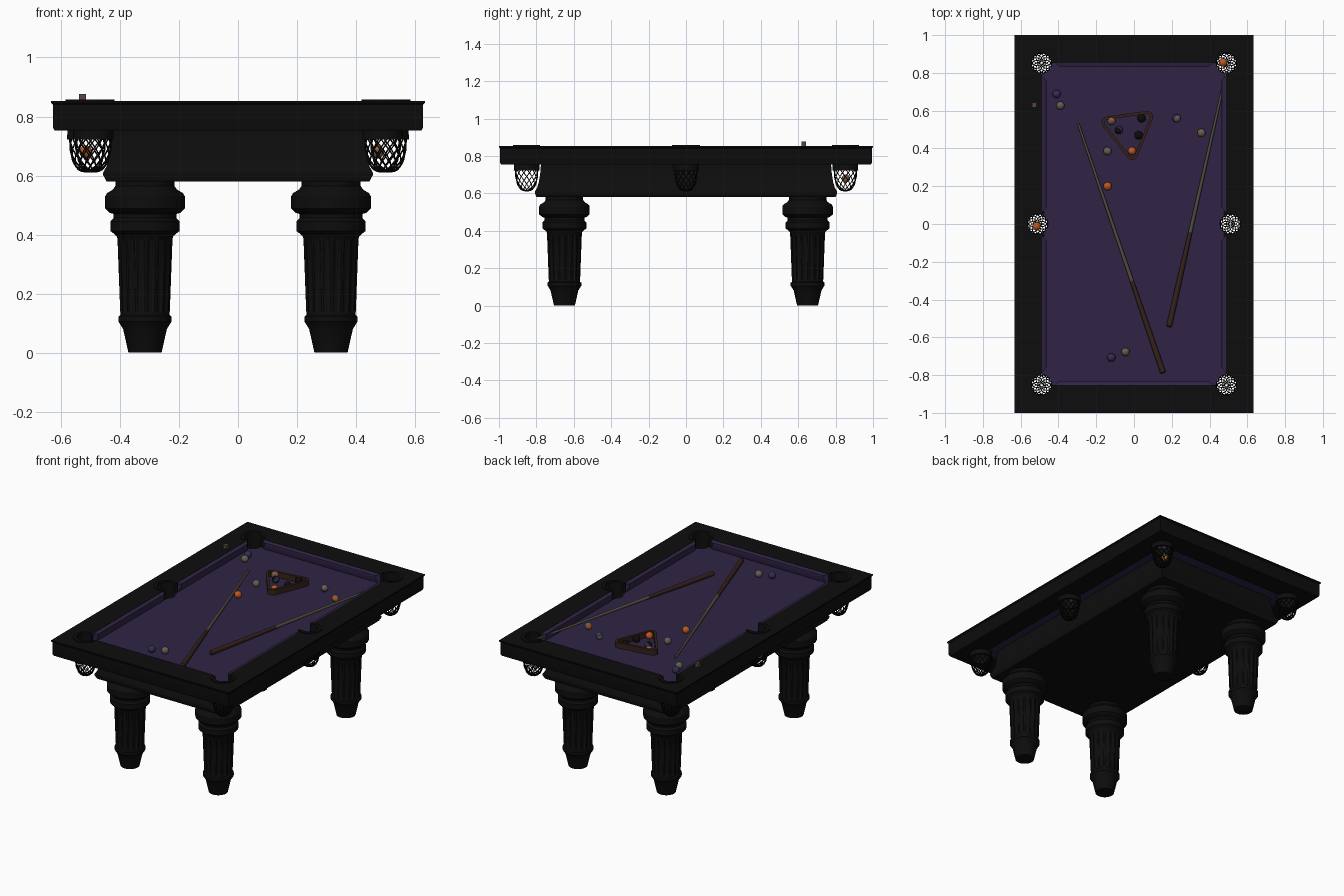
import bpy, bmesh, math, random
from mathutils import Vector, Matrix

if "Cube" in bpy.data.objects:
    bpy.data.objects.remove(bpy.data.objects["Cube"])
random.seed(4)
TAU = math.tau

def mat(name, r, g, b):
    m = bpy.data.materials.new(name)
    m.diffuse_color = (r, g, b, 1)
    m.use_nodes = True
    m.node_tree.nodes["Principled BSDF"].inputs["Base Color"].default_value = m.diffuse_color
    return m

BLACK = mat("black wood", .004, .004, .004)
CLOTH = mat("purple cloth", .029, .017, .060)
BROWN = mat("brown wood", .036, .015, .011)
TAN = mat("pale cue wood", .085, .073, .050)
IVORY = mat("ivory ball", .13, .11, .085)
ORANGE = mat("orange ball", .50, .10, .014)
VIOLET = mat("violet ball", .035, .026, .085)
CHALK = mat("chalk", .10, .06, .05)

def make(name, bm, *mats):
    bmesh.ops.recalc_face_normals(bm, faces=bm.faces)
    me = bpy.data.meshes.new(name)
    bm.to_mesh(me)
    bm.free()
    for m in mats:
        me.materials.append(m)
    ob = bpy.data.objects.new(name, me)
    bpy.context.collection.objects.link(ob)
    return ob

def skin(bm, rings, wrap_rings=False, wrap_sides=True, caps=False):
    """Join rings of points with quads."""
    v = [[bm.verts.new(p) for p in r] for r in rings]
    n, m = len(v), len(v[0])
    for i in range(n if wrap_rings else n - 1):
        for j in range(m if wrap_sides else m - 1):
            a, b = v[i], v[(i + 1) % n]
            k = (j + 1) % m
            bm.faces.new((a[j], a[k], b[k], b[j]))
    if caps:
        bm.faces.new(v[0])
        bm.faces.new(v[-1])

def rect_loft(name, loops, material, closed):
    bm = bmesh.new()
    skin(bm, [[(x, y, z), (-x, y, z), (-x, -y, z), (x, -y, z)] for x, y, z in loops],
         wrap_rings=closed, caps=not closed)
    return make(name, bm, material)

def lathe(bm, prof, segs, cx=0, cy=0, closed=False, flute=None):
    rings = []
    for r, z in prof:
        ring = []
        for i in range(segs):
            f = .925 if flute and flute[0] < z < flute[1] and i % 4 >= 2 else 1
            ring.append((cx + r * f * math.cos(TAU * i / segs),
                         cy + r * f * math.sin(TAU * i / segs), z))
        rings.append(ring)
    skin(bm, rings, wrap_rings=closed, caps=not closed)

# Pocket positions: x, y
POCKETS = [(sx * .49, sy * .852) for sx in (-1, 1) for sy in (-1, 1)] + [(-.51, 0), (.51, 0)]

# Rail frame, cloth bed and apron
rail = rect_loft("rail_frame", [(.486, .853, .755), (.486, .853, .853), (.633, 1, .853), (.633, 1, .846),
                 (.627, .994, .840), (.627, .994, .764), (.622, .989, .753), (.50, .867, .753)], BLACK, True)
bed = rect_loft("cloth_bed", [(.488, .855, .77), (.488, .855, .80)], CLOTH, False)
rect_loft("apron", [(.425, .775, .765), (.43, .78, .70), (.437, .787, .66), (.446, .796, .63),
                    (.457, .808, .61), (.457, .808, .602), (.445, .80, .58)], BLACK, False)

# Pocket holes cut through rail and cloth
bm = bmesh.new()
for x, y in POCKETS:
    lathe(bm, [(.055, .70), (.055, .95)], 32, x, y)
cutter = make("hole_cutter", bm)
cutter.hide_render = True
for ob in (rail, bed):
    mod = ob.modifiers.new("holes", 'BOOLEAN')
    mod.object = cutter
    mod.operation = 'DIFFERENCE'
    mod.solver = 'EXACT'
    dg = bpy.context.evaluated_depsgraph_get()
    me = bpy.data.meshes.new_from_object(ob.evaluated_get(dg))
    ob.modifiers.clear()
    ob.data = me
bpy.data.objects.remove(cutter)

# Pocket collars, top irons open towards the table, and hanging nets
for n, (x, y) in enumerate(POCKETS):
    bm = bmesh.new()
    lathe(bm, [(.055, .722), (.055, .799), (.066, .799), (.069, .722)], 32, x, y, closed=True)
    make(f"pocket_collar_{n}", bm, BLACK)

    mouth = math.atan2(-(y > 0) + (y < 0), -1 if x > 0 else 1)
    bm = bmesh.new()
    rings = []
    for i in range(25):
        a = mouth + math.radians(58 + 244 * i / 24)
        rings.append([(x + r * math.cos(a), y + r * math.sin(a), z)
                      for r, z in ((.054, .795), (.054, .858), (.074, .858), (.074, .795))])
    skin(bm, rings, caps=True)
    make(f"pocket_iron_{n}", bm, BLACK)

    prof = [(.060, .730), (.060, .710), (.058, .690), (.055, .670), (.049, .650),
            (.041, .633), (.030, .621), (.018, .615), (.006, .614)]
    S = 12
    bm = bmesh.new()
    v = [[bm.verts.new((x + r * math.cos(TAU * (i + k % 2 / 2) / S),
                        y + r * math.sin(TAU * (i + k % 2 / 2) / S), z)) for i in range(S)]
         for k, (r, z) in enumerate(prof)]
    for k in range(len(prof) - 2):          # diamond mesh
        for i in range(S):
            l, r = (i - 1, i) if k % 2 == 0 else (i, (i + 1) % S)
            bm.faces.new((v[k][i], v[k + 1][r], v[k + 2][i], v[k + 1][l]))
    net = make(f"pocket_net_{n}", bm, BLACK)
    w = net.modifiers.new("cords", 'WIREFRAME')
    w.thickness = .007
    w.use_even_offset = False
    w.use_boundary = True

# Cushions: profile (distance inward, height) with slanted ends
def cushion(name, along_y, side, a, b):
    prof = [(0, .80), (.014, .80), (.024, .836), (.022, .846), (0, .852)]
    bm = bmesh.new()
    rings = []
    for end, s in ((a, 1), (b, -1)):
        ring = []
        for d, z in prof:
            t = end + s * d * 1.1
            ring.append((side * (.487 - d), t, z) if along_y else (t, side * (.854 - d), z))
        rings.append(ring)
    skin(bm, rings, caps=True)
    make(name, bm, CLOTH)

for s, nm in ((-1, "left"), (1, "right")):
    cushion(f"{nm}_back_cushion", True, s, .062, .785)
    cushion(f"{nm}_front_cushion", True, s, -.785, -.062)
cushion("front_cushion", False, -1, -.42, .42)
cushion("back_cushion", False, 1, -.42, .42)

# Four turned legs with fluted shafts
LEG = [(.056, 0), (.074, .08), (.086, .10), (.090, .105), (.090, .122), (.083, .128), (.083, .134),
       (.084, .140), (.093, .380), (.093, .386), (.096, .395), (.104, .402), (.117, .412), (.117, .445),
       (.106, .456), (.106, .470), (.120, .474), (.135, .488), (.135, .530), (.128, .541), (.108, .553),
       (.100, .565), (.100, .582)]
for sx, a in ((-1, "left"), (1, "right")):
    for sy, b in ((-1, "front"), (1, "back")):
        bm = bmesh.new()
        lathe(bm, LEG, 64, sx * .315, sy * .65, flute=(.136, .383))
        make(f"{b}_{a}_leg", bm, BLACK)

# Balls, optionally with a stripe around the middle
R = .022
def ball(x, y, z, base, stripe=None):
    bm = bmesh.new()
    bmesh.ops.create_uvsphere(bm, u_segments=24, v_segments=14, radius=R)
    if stripe:
        for f in bm.faces:
            f.material_index = int(abs(f.calc_center_median().z) < R * .5)
    ob = make("ball", bm, *([base, stripe] if stripe else [base]))
    ob.location = (x, y, z)
    ob.rotation_euler = [random.uniform(-.8, .8) for _ in range(3)]

ON = .80 + R
for x, y, base, stripe in [
        (-.41, .688, VIOLET, None), (-.39, .627, IVORY, None), (.225, .56, IVORY, VIOLET),
        (.357, .483, IVORY, ORANGE), (-.14, .386, IVORY, None), (-.14, .20, ORANGE, None),
        (-.12, -.707, VIOLET, None), (-.045, -.677, IVORY, None), (-.12, .547, IVORY, ORANGE),
        (.04, .56, BLACK, None), (-.08, .497, BLACK, VIOLET), (.024, .47, BLACK, None),
        (-.01, .387, ORANGE, None)]:
    ball(x, y, ON, base, stripe)
ball(-.515, -.012, .68, ORANGE)
ball(.472, .855, .68, ORANGE, IVORY)

# Triangle rack with rounded corners
bm = bmesh.new()
rings = []
for r, z in ((.031, .801), (.031, .836), (.015, .836), (.015, .801)):
    ring = []
    for deg in (-82, 38, 158):
        for t in range(-60, 61, 15):
            c, a = math.radians(deg), math.radians(deg + t)
            ring.append((-.027 + .123 * math.cos(c) + r * math.cos(a),
                         .492 + .123 * math.sin(c) + r * math.sin(a), z))
    rings.append(ring)
skin(bm, rings, wrap_rings=True)
make("triangle_rack", bm, BROWN)

# Cues: brown butt and pale shaft
def cue(name, butt, tip):
    butt, tip = Vector(butt), Vector(tip)
    d = tip - butt
    L = d.length
    place = Matrix.Translation(butt) @ d.to_track_quat('Z', 'Y').to_matrix().to_4x4()
    for part, prof, m in (
            ("butt", [(.010, 0), (.015, .006), (.0145, .2), (.011, .37 * L)], BROWN),
            ("shaft", [(.0105, .37 * L), (.006, L - .012), (.006, L)], TAN)):
        bm = bmesh.new()
        lathe(bm, prof, 16)
        make(f"{name}_{part}", bm, m).matrix_world = place

cue("left_cue", (.155, -.79, .816), (-.295, .53, .808))
cue("right_cue", (.185, -.545, .816), (.49, .81, .83))

# Chalk cube on the left rail
bm = bmesh.new()
bmesh.ops.create_cube(bm, size=.024)
make("chalk_cube", bm, CHALK).location = (-.527, .63, .865)

for ob in bpy.context.scene.objects:
    ob.select_set(ob.type == 'MESH')
bpy.context.view_layer.objects.active = rail
bpy.ops.object.shade_smooth_by_angle(angle=math.radians(32))
